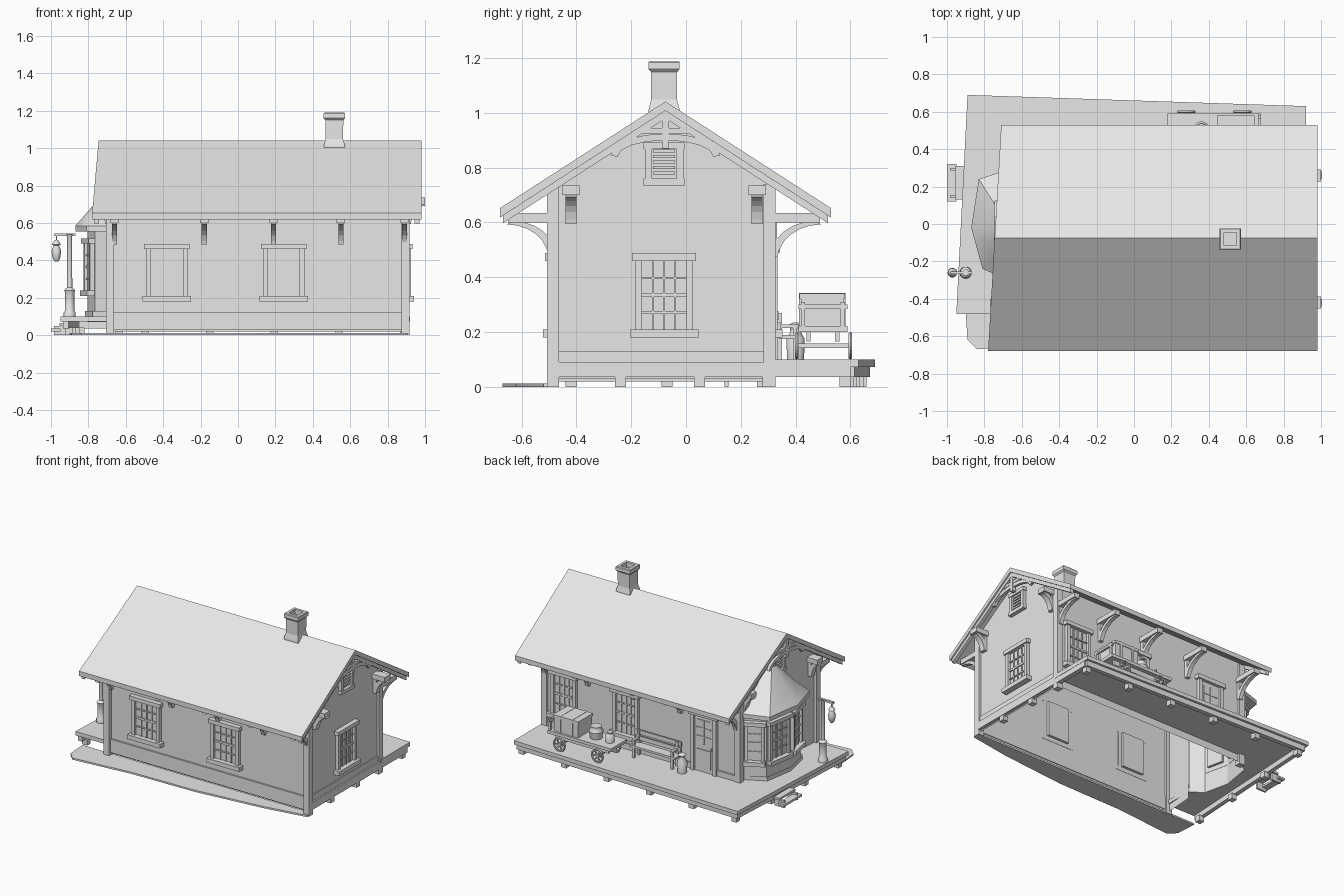
import bpy, bmesh, math
from mathutils import Matrix, Vector

if "Cube" in bpy.data.objects:
    bpy.data.objects.remove(bpy.data.objects["Cube"])

GREY = bpy.data.materials.new("plain_grey")
GREY.diffuse_color = (0.8, 0.8, 0.8, 1)
GREY.use_nodes = True
GREY.node_tree.nodes["Principled BSDF"].inputs["Base Color"].default_value = GREY.diffuse_color


def finish(name, bm, smooth=False):
    bmesh.ops.recalc_face_normals(bm, faces=bm.faces)
    me = bpy.data.meshes.new(name)
    bm.to_mesh(me)
    bm.free()
    me.materials.append(GREY)
    ob = bpy.data.objects.new(name, me)
    bpy.context.collection.objects.link(ob)
    if smooth:
        bpy.ops.object.select_all(action='DESELECT')
        ob.select_set(True)
        bpy.context.view_layer.objects.active = ob
        bpy.ops.object.shade_smooth_by_angle(angle=math.radians(40))
    return ob


def boxes(name, parts, M=Matrix()):
    """Several boxes (x0, x1, y0, y1, z0, z1) in one object, placed by M."""
    bm = bmesh.new()
    for x0, x1, y0, y1, z0, z1 in parts:
        T = Matrix.Translation(((x0+x1)/2, (y0+y1)/2, (z0+z1)/2)) @ Matrix.Diagonal((x1-x0, y1-y0, z1-z0, 1))
        bmesh.ops.create_cube(bm, size=1, matrix=M @ T)
    return finish(name, bm)


def loft(name, rings, M=Matrix(), caps=(True, True), closed=True, smooth=False):
    bm = bmesh.new()
    vs = [[bm.verts.new(M @ Vector(p)) for p in r] for r in rings]
    n = len(vs[0])
    for a, b in zip(vs, vs[1:]):
        for i in range(n if closed else n-1):
            bm.faces.new((a[i], a[(i+1) % n], b[(i+1) % n], b[i]))
    if caps[0]:
        bm.faces.new(vs[0])
    if caps[1]:
        bm.faces.new(vs[-1])
    return finish(name, bm, smooth)


def slab(name, pts, z0, z1, **kw):
    return loft(name, [[(x, y, z) for x, y in pts] for z in (z0, z1)], **kw)


def lathe(name, prof, loc, n=14):
    return loft(name, [[(loc[0]+r*math.cos(2*math.pi*i/n), loc[1]+r*math.sin(2*math.pi*i/n), loc[2]+z)
                        for i in range(n)] for r, z in prof], smooth=True)


def at(x, y, ang):
    """Wall frame: local X along the wall, local -Y outward."""
    return Matrix.Translation((x, y, 0)) @ Matrix.Rotation(ang, 4, 'Z')


FRONT, BACK, RIGHT, LEFT = 0, math.pi, math.pi/2, -math.pi/2


def window(name, M, w, z0, z1, nx=4, nz=4, t=0.025, sill=0.02):
    h = w/2
    p = [(-h, h, -.006, .02, z0, z1), (-h-t, -h, -.024, .002, z0, z1), (h, h+t, -.024, .002, z0, z1),
         (-h-t-.012, h+t+.012, -.034, .002, z1, z1+.028), (-h-t-sill, h+t+sill, -.042, .002, z0-.03, z0)]
    for i in range(1, nx):
        x = -h + w*i/nx
        p.append((x-.004, x+.004, -.013, 0, z0, z1))
    for i in range(1, nz):
        z = z0 + (z1-z0)*i/nz
        r = .007 if 2*i == nz else .004
        p.append((-h, h, -.014, 0, z-r, z+r))
    return boxes(name, p, M)


def bracket(name, M, length, zt, drop, w=0.028):
    """Short beam and wall plate with a curved brace between them."""
    boxes(name + "_beam", [(-w*.8, w*.8, -length-.02, 0, zt-.035, zt), (-w/2, w/2, -.022, 0, zt-drop-.02, zt)], M)
    outer = [(-length*(1-math.cos(a)), zt-.03-drop*(1-math.sin(a))) for a in (math.pi/2*i/6 for i in range(7))]
    inner = [(y-.024, z-.012 if i else z) for i, (y, z) in enumerate(outer)]
    prof = outer + inner[::-1]
    loft(name + "_brace", [[(x, y, z) for y, z in prof] for x in (-w/2, w/2)], M)


# House shell, open underneath and into the bay; the left end is slightly askew
def left_x(y):
    return -.69 + .055*(y+.48)/.79


outline = [(-.48, .02), (-.48, .755), (-.075, 1.0), (.31, .755), (.31, .02)]
opening = [(.26, .02), (.26, .56), (-.26, .56), (-.26, .02)]
loft("house_walls", [[(left_x(y), y, z) for y, z in outline], [(.90, y, z) for y, z in outline]],
     caps=(False, True), closed=False)
bm = bmesh.new()
bm.faces.new([bm.verts.new((left_x(y), y, z)) for y, z in outline + opening])
finish("left_gable_wall", bm)

# Corner posts and skirting boards
for nm, x, y in (("front_left", -.685, -.485), ("front_right", .895, -.485),
                 ("back_left", left_x(.3), .305), ("back_right", .895, .305)):
    boxes(nm + "_corner_post", [(x-.022, x+.022, y-.022, y+.022, 0, .74)])
boxes("skirting_boards", [(-.67, .89, -.492, -.475, .03, .125), (.89, .908, -.47, .3, .03, .13),
                          (-.63, .89, .3, .322, .09, .14)])


# Roof and barge boards, swept along the ridge
def roof_end(x, drop, th, inset=0, skew=0):
    top = [(-.68+inset, .652), (-.075, 1.042), (.53-inset, .652)]
    prof = [(y, z-drop+inset*.64*(abs(y+.075) > .1)) for y, z in top]
    prof += [(y, z-th) for y, z in prof[::-1]]
    return [(x + skew*(y+.68)/1.21, y, z) for y, z in prof]


loft("main_roof", [roof_end(-.78, 0, .034, 0, .07), roof_end(.98, 0, .034)])
loft("barge_board_right", [roof_end(.945, .034, .028, .012), roof_end(.97, .034, .028, .012)])
loft("barge_board_left", [roof_end(x, .034, .028, .012, .07) for x in (-.77, -.745)])

# Gable ornament: king post with arched collar
arc = [math.pi*i/8 for i in range(9)]
arch = [(-.075+.2*math.cos(t), .845+.08*math.sin(t)) for t in arc]
arch += [(-.075+.175*math.cos(t), .84+.06*math.sin(t)) for t in arc[::-1]]
for nm, x in (("right", .955), ("left", -.735)):
    boxes(nm + "_king_post", [(x-.013, x+.013, -.088, -.062, .87, 1.0), (x-.01, x+.01, -.19, .04, .925, .945)])
    loft(nm + "_gable_arch", [[(x+d, y, z) for y, z in arch] for d in (-.01, .01)])

# Eave brackets, front and back, and purlin brackets at the gables
for i, x in enumerate((-.66, -.18, .19, .55, .89)):
    bracket(f"front_eave_bracket_{i}", at(x, -.48, FRONT), .15, .635, .12)
    bracket(f"back_eave_bracket_{i}", at(x + (.04 if i == 0 else 0), .31, BACK), .16, .635, .13)
for i, y in enumerate((-.42, .26)):
    bracket(f"right_purlin_bracket_{i}", at(.90, y, RIGHT), .08, .735, .11, .04)
    bracket(f"left_purlin_bracket_{i}", at(left_x(y), y, LEFT), .06, .735, .11, .04)

# Windows, attic vents, back door
for i, x in enumerate((-.38, .245)):
    window(f"front_window_{i}", at(x, -.48, FRONT), .17, .21, .46)
window("right_window", at(.90, -.08, RIGHT), .16, .21, .46)
for i, x in enumerate((.74, .25)):
    window(f"back_window_{i}", at(x, .31, BACK), .15, .21, .49)
slats = [(-.04, .04, -.016, 0, .775+.02*k, .787+.02*k) for k in range(5)]
for nm, M in (("right", at(.90, -.08, RIGHT)), ("left", at(left_x(-.08), -.08, LEFT))):
    boxes(nm + "_attic_vent", [(-.05, .05, -.006, .002, .76, .87), (-.07, -.045, -.025, 0, .745, .885),
          (.045, .07, -.025, 0, .745, .885), (-.075, .075, -.028, 0, .868, .893),
          (-.075, .075, -.028, 0, .735, .76)] + slats, M)
boxes("back_door", [(-.075, .075, -.012, 0, .1, .5), (-.1, -.075, -.025, 0, .1, .5), (.075, .1, -.025, 0, .1, .5),
      (-.115, .115, -.034, 0, .5, .53), (-.055, .055, -.016, 0, .3, .47), (-.055, .055, -.018, 0, .13, .26),
      (-.004, .004, -.02, 0, .3, .47), (-.055, .055, -.02, 0, .35, .357), (-.055, .055, -.02, 0, .41, .417),
      (.055, .067, -.025, 0, .27, .285)], at(-.37, .31, BACK))

# Bay window on the left end, open inside
bay = [(-.635, .26), (-.77, .19), (-.805, -.02), (-.765, -.2), (-.68, -.26)]
slab("bay_walls", bay, .07, .57, caps=(False, False), closed=False)
slab("bay_base", [(x-.012 if x < -.7 else x, y*1.04) for x, y in bay], .09, .13, caps=(False, False), closed=False)
for i, (p, q) in enumerate(zip(bay[:3], bay[1:])):
    window(f"bay_window_{i}", at((p[0]+q[0])/2, (p[1]+q[1])/2, math.atan2(q[1]-p[1], q[0]-p[0])),
           math.dist(p, q)-.065, .24, .49, 3, 4, .02, .008)
eave = [(-.62, .31), (-.83, .24), (-.87, -.02), (-.81, -.24), (-.67, -.30)]
peak = Vector((-.665, -.02))
slab("bay_eave", eave, .555, .585)
loft("bay_roof", [[(*(peak + (Vector(p)-peak)*s), z) for p in eave]
                  for s, z in ((1, .585), (.55, .69), (.3, .765), (.1, .815))], caps=(False, True), smooth=True)

# Chimney with a flared foot and hollow cap
def square(h, z):
    return [(.515+a*h, -.08+b*h, z) for a, b in ((-1, -1), (1, -1), (1, 1), (-1, 1))]


loft("chimney", [square(h, z) for h, z in ((.058, .96), (.056, 1.015), (.047, 1.05), (.048, 1.15), (.057, 1.16),
                                           (.057, 1.185), (.053, 1.19), (.034, 1.19), (.034, 1.155))])

# Platform, edge beams, stubs and steps
deck = [(-.89, .69), (-.95, -.48), (-.68, -.48)] + bay[::-1] + [(-.63, .305), (.92, .305), (.92, .63)]
slab("platform_deck", deck, .072, .1)
slab("platform_back_beam", [(-.87, .672), (-.87, .64), (.91, .585), (.91, .615)], .035, .074)
slab("platform_left_beam", [(-.875, .67), (-.935, -.47), (-.905, -.47), (-.845, .67)], .035, .074)
boxes("right_sill_beam", [(.885, .918, -.48, .6, .035, .09)])
stubs = [(-.84+.345*i, .64-.012*i) for i in range(6)] + [(-.905+.02*i, -.42+.35*i) for i in range(3)]
stubs += [(.895, -.24), (.895, .05), (.895, .3)]
boxes("platform_stubs", [(x-.02, x+.02, y-.02, y+.02, 0, .04) for x, y in stubs])
boxes("platform_steps", [(-.955, -.91, .13, .31, .05, .065), (-1.0, -.95, .12, .32, .02, .035),
      (-.985, -.91, .14, .155, 0, .05), (-.985, -.91, .285, .3, 0, .05)])
slab("ground_strip", [(-.9, -.47), (-.89, -.62), (-.84, -.67), (-.72, -.66), (-.4, -.63), (.1, -.62), (.6, -.57),
                      (.91, -.52), (.91, -.47)], 0, .012)

# Lamp post with hanging lantern
lathe("lamp_post", [(.032, 0), (.032, .02), (.025, .03), (.025, .13), (.03, .14), (.014, .155), (.013, .43), (.018, .44)],
      (-.9, -.26, .1))
boxes("lamp_arm", [(-.985, -.87, -.267, -.253, .53, .545), (-.974, -.968, -.263, -.257, .51, .53)])
lathe("lantern", [(.01, 0), (.02, .015), (.026, .055), (.014, .085), (.024, .09), (.008, .115)], (-.971, -.26, .395), 10)

# Bench and milk can on the platform
boxes("bench", [(-.2, .16, .34, .41, .175, .19), (-.2, .16, .335, .345, .205, .235), (-.2, .16, .33, .34, .245, .275)] +
      [(x, x+.018, y, y+.015, .1, h) for x in (-.18, .125) for y, h in ((.335, .27), (.39, .215))] +
      [(x, x+.018, .34, .41, .215, .228) for x in (-.18, .125)])
lathe("milk_can", [(.032, 0), (.034, .075), (.02, .1), (.02, .115), (.028, .125), (.01, .135)], (-.25, .4, .1))

# Luggage cart with spoked wheels
boxes("luggage_cart", [(.18, .68, .41, .59, .2, .222), (.22, .64, .44, .455, .165, .2), (.22, .64, .545, .56, .165, .2),
      (.664, .68, .42, .435, .2, .31), (.664, .68, .565, .58, .2, .31), (.664, .68, .41, .59, .285, .3)] +
      [(x-.008, x+.008, .4, .6, .142, .158) for x in (.28, .58)])
for x in (.28, .58):
    for y in (.405, .6):
        bpy.ops.mesh.primitive_torus_add(major_segments=20, minor_segments=6, major_radius=.043, minor_radius=.007,
                                         location=(x, y, .15), rotation=(math.pi/2, 0, 0))
        bpy.context.object.name = "cart_wheel_rim"
        bpy.context.object.data.materials.append(GREY)
        for k in range(3):
            boxes("cart_wheel_spokes", [(-.043, .043, -.004, .004, -.004, .004)],
                  Matrix.Translation((x, y, .15)) @ Matrix.Rotation(k*math.pi/3, 4, 'Y'))
boxes("trunk", [(.45, .64, .42, .575, .222, .325), (.445, .645, .415, .58, .32, .34),
      (.49, .505, .413, .582, .222, .342), (.585, .6, .413, .582, .222, .342)])
lathe("basket", [(.04, 0), (.048, .05), (.035, .07), (.037, .085)], (.36, .5, .222))
lathe("small_can", [(.03, 0), (.03, .045), (.018, .06), (.02, .07)], (.25, .5, .222))
